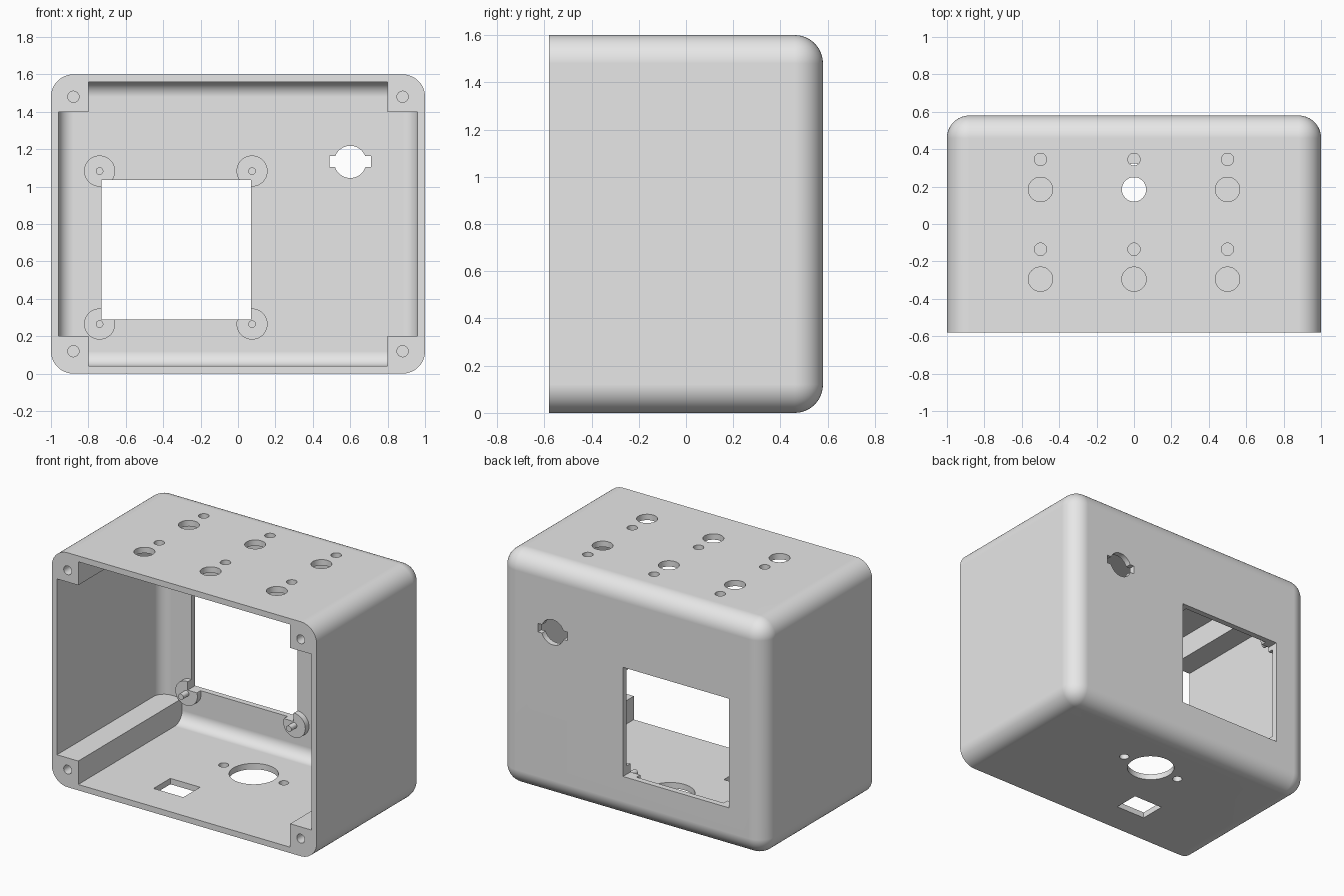
import bpy, bmesh, math
from mathutils import Matrix, Vector

if "Cube" in bpy.data.objects:
    bpy.data.objects.remove(bpy.data.objects["Cube"], do_unlink=True)

grey = bpy.data.materials.new("plain_grey")
grey.use_nodes = True
grey.diffuse_color = (0.8, 0.8, 0.8, 1)
grey.node_tree.nodes["Principled BSDF"].inputs["Base Color"].default_value = (0.8, 0.8, 0.8, 1)


def make_object(name, bm):
    mesh = bpy.data.meshes.new(name)
    bmesh.ops.recalc_face_normals(bm, faces=bm.faces)
    bm.to_mesh(mesh)
    bm.free()
    mesh.materials.append(grey)
    obj = bpy.data.objects.new(name, mesh)
    bpy.context.scene.collection.objects.link(obj)
    return obj


def box(name, low, high, radius=0):
    """Box between two corners; a radius rounds every edge except the front ones."""
    bm = bmesh.new()
    low, high = Vector(low), Vector(high)
    bmesh.ops.create_cube(bm, size=1)
    bmesh.ops.scale(bm, vec=high - low, verts=bm.verts)
    bmesh.ops.translate(bm, vec=(low + high) / 2, verts=bm.verts)
    if radius:
        edges = [e for e in bm.edges if any(v.co.y > low.y + 0.01 for v in e.verts)]
        bmesh.ops.bevel(bm, geom=edges, offset=radius, offset_type='OFFSET', segments=12,
                        profile=0.5, affect='EDGES', clamp_overlap=False)
    return make_object(name, bm)


def cylinder(name, centre, radius, depth, axis='Z'):
    bm = bmesh.new()
    turn = Matrix.Rotation(math.pi / 2, 4, 'X') if axis == 'Y' else Matrix()
    bmesh.ops.create_cone(bm, cap_ends=True, segments=48, radius1=radius, radius2=radius,
                          depth=depth, matrix=Matrix.Translation(centre) @ turn)
    return make_object(name, bm)


def cut(target, cutter, keep=False):
    cutter.hide_render = True
    mod = target.modifiers.new("cut", 'BOOLEAN')
    mod.operation = 'DIFFERENCE'
    mod.solver = 'EXACT'
    mod.object = cutter
    bpy.context.view_layer.objects.active = target
    bpy.ops.object.modifier_apply(modifier=mod.name)
    if not keep:
        bpy.data.objects.remove(cutter, do_unlink=True)


def finish(obj):
    bpy.ops.object.select_all(action='DESELECT')
    obj.select_set(True)
    bpy.context.view_layer.objects.active = obj
    bpy.ops.object.shade_smooth_by_angle(angle=math.radians(30))
    mod = obj.modifiers.new("even_shading", 'WEIGHTED_NORMAL')
    mod.keep_sharp = True


# Shell with an open front, and a cavity that leaves four corner posts
shell = box("enclosure_shell", (-1, -0.58, 0), (1, 0.58, 1.6), 0.12)
cavity = box("cavity_cutter", (-0.96, -0.8, 0.04), (0.96, 0.54, 1.56), 0.08)
corners = [(sx, sz) for sx in (-1, 1) for sz in (-1, 1)]
for sx, sz in corners:
    xs, zs = sorted((sx * 0.8, sx * 1.2)), sorted((0.8 + sz * 0.6, 0.8 + sz))
    cut(cavity, box("post_space", (xs[0], -1, zs[0]), (xs[1], 1, zs[1])))
cut(shell, cavity)

# Blind screw holes in the posts
for sx, sz in corners:
    cut(shell, cylinder("screw_hole", (sx * 0.88, -0.58, 0.8 + sz * 0.68), 0.03, 0.6, 'Y'))

# Top panel: rows of large holes, each with a small one behind
for x in (-0.5, 0, 0.5):
    for y in (-0.295, 0.185):
        cut(shell, cylinder("large_hole", (x, y, 1.6), 0.065, 0.2))
        cut(shell, cylinder("small_hole", (x, y + 0.16, 1.6), 0.033, 0.2))

# Bottom panel: round opening with two fixing holes, and a square port
cut(shell, cylinder("round_opening", (0, 0.17, 0), 0.153, 0.2))
for x in (-0.227, 0.227):
    cut(shell, cylinder("fixing_hole", (x, 0.17, 0), 0.031, 0.2))
cut(shell, box("port", (-0.385, -0.36, -0.1), (-0.16, -0.18, 0.1)))

# Back panel: keyed round hole and display window
cut(shell, cylinder("keyed_hole", (0.6, 0.56, 1.132), 0.086, 0.3, 'Y'))
cut(shell, box("key_slot", (0.488, 0.4, 1.105), (0.712, 0.7, 1.163)))
window = box("window_cutter", (-0.73, 0.3, 0.29), (0.07, 0.8, 1.035))
cut(shell, window, keep=True)
finish(shell)

# Display standoffs with pins, trimmed where they overlap the window
for x, side in ((-0.74, "right"), (0.075, "left")):
    for z, level in ((0.265, "lower"), (1.083, "upper")):
        disc = cylinder(f"standoff_{level}_{side}", (x, 0.525, z), 0.083, 0.05, 'Y')
        cut(disc, window, keep=True)
        finish(disc)
        finish(cylinder(f"pin_{level}_{side}", (x, 0.485, z), 0.02, 0.09, 'Y'))
bpy.data.objects.remove(window, do_unlink=True)
